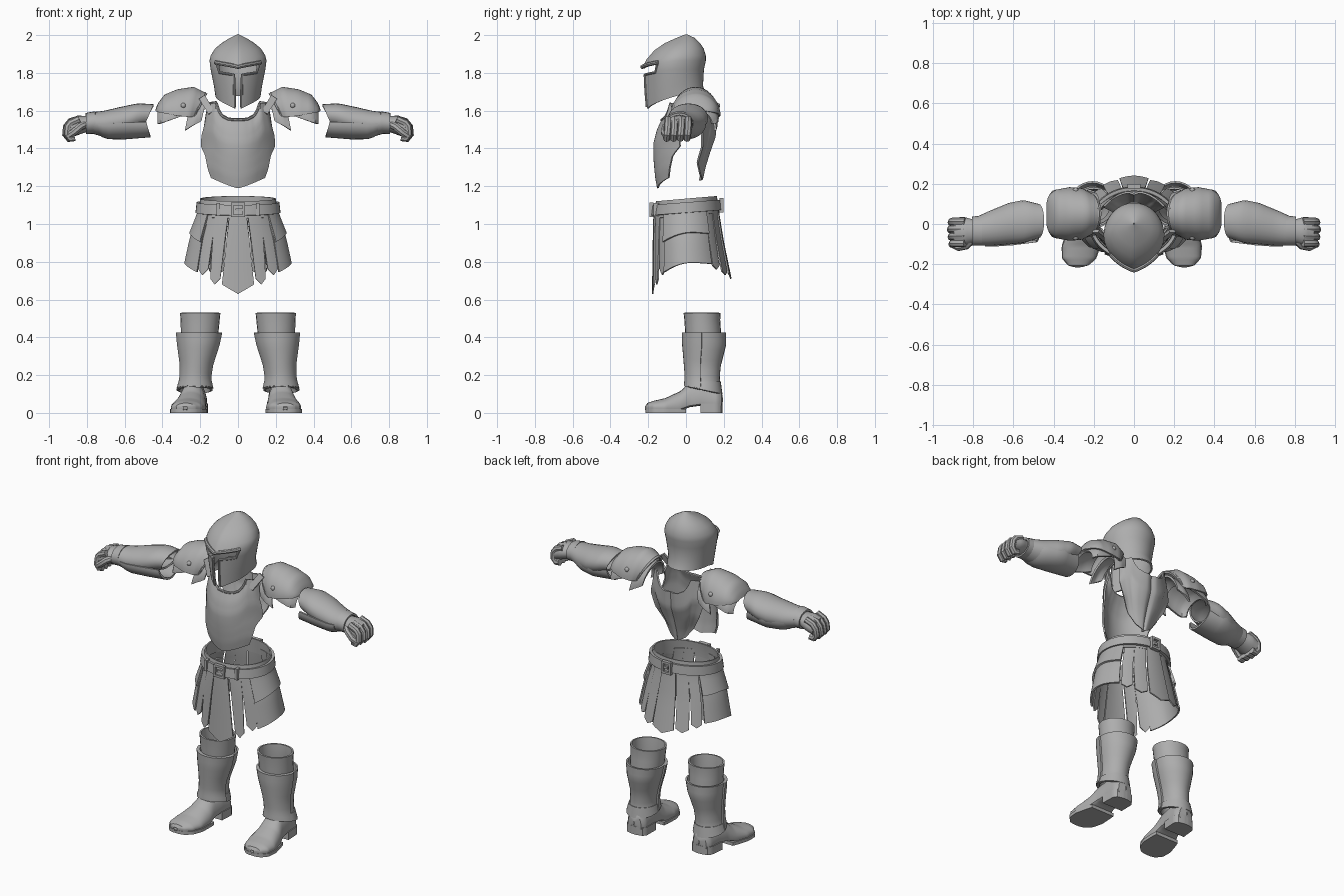
import bpy, bmesh, math
from mathutils import Vector
from math import sin, cos, pi, radians

if "Cube" in bpy.data.objects:
    bpy.data.objects.remove(bpy.data.objects["Cube"])

steel = bpy.data.materials.new("grey_steel")
steel.diffuse_color = (0.42, 0.42, 0.42, 1)
steel.use_nodes = True
steel.node_tree.nodes["Principled BSDF"].inputs["Base Color"].default_value = steel.diffuse_color


def lut(t, rows):
    """Interpolate the columns of rows whose first column is the key."""
    for a, b in zip(rows, rows[1:]):
        if t <= b[0]:
            k = max(0, (t - a[0]) / (b[0] - a[0]))
            return [p + (q - p) * k for p, q in zip(a[1:], b[1:])]
    return list(rows[-1][1:])


def finish(ob, thick=0, mirror=False):
    bpy.ops.object.select_all(action='DESELECT')
    bpy.context.view_layer.objects.active = ob
    ob.select_set(True)
    if ob.type == 'CURVE':
        bpy.ops.object.convert(target='MESH')
        ob = bpy.context.view_layer.objects.active
    if thick:
        m = ob.modifiers.new("thickness", 'SOLIDIFY')
        m.thickness, m.offset = thick, 0
    if mirror:
        m = ob.modifiers.new("mirror", 'MIRROR')
        m.use_mirror_merge = False
    bpy.ops.object.convert(target='MESH')
    ob = bpy.context.view_layer.objects.active
    ob.data.materials.clear()
    ob.data.materials.append(steel)
    bpy.ops.object.shade_smooth_by_angle(angle=radians(35))


def patch(name, f, nu, nv, thick=0.01, closed=False, mirror=False, skip=None):
    """Curved plate from f(u, v) with u and v in 0..1."""
    bm = bmesh.new()
    cols = nu if closed else nu + 1
    g = [[bm.verts.new(f(i / nu, j / nv)) for i in range(cols)] for j in range(nv + 1)]
    for j in range(nv):
        for i in range(nu):
            if skip and skip(i, j):
                continue
            k = (i + 1) % cols
            bm.faces.new((g[j][i], g[j][k], g[j + 1][k], g[j + 1][i]))
    bmesh.ops.remove_doubles(bm, verts=bm.verts, dist=0.0002)
    bmesh.ops.delete(bm, geom=[v for v in bm.verts if not v.link_faces], context='VERTS')
    bmesh.ops.recalc_face_normals(bm, faces=bm.faces)
    me = bpy.data.meshes.new(name)
    bm.to_mesh(me)
    bm.free()
    ob = bpy.data.objects.new(name, me)
    bpy.context.collection.objects.link(ob)
    finish(ob, thick, mirror)


def rod(name, pts, r, mirror=False):
    cu = bpy.data.curves.new(name, 'CURVE')
    cu.dimensions, cu.bevel_depth, cu.bevel_resolution, cu.use_fill_caps = '3D', r, 2, True
    s = cu.splines.new('POLY')
    s.points.add(len(pts) - 1)
    for p, q in zip(s.points, pts):
        p.co = (*q, 1)
    ob = bpy.data.objects.new(name, cu)
    bpy.context.collection.objects.link(ob)
    finish(ob, 0, mirror)


def box(name, c, size, mirror=False):
    bpy.ops.mesh.primitive_cube_add(size=1, location=(0, 0, 0))
    ob = bpy.context.object
    ob.name = name
    for v in ob.data.vertices:
        v.co = Vector(a * b for a, b in zip(v.co, size)) + Vector(c)
    finish(ob, 0, mirror)


# Helmet: row, half width, front y, back y, front z, back z
HELM = [(0, .115, -.21, .105, 1.60, 1.68), (1, .122, -.217, .085, 1.69, 1.73), (2, .14, -.222, .09, 1.79, 1.82),
        (3, .146, -.225, .10, 1.825, 1.865), (4, .14, -.205, .10, 1.868, 1.89), (5, .118, -.165, .09, 1.915, 1.925),
        (6, .085, -.11, .072, 1.953, 1.953), (7, .042, -.05, .045, 1.98, 1.98), (8, .001, .0, .004, 2.0, 2.0)]


def helm(deg, row, out=1.0):
    w, yf, yb, zf, zb = lut(row, HELM)
    a = abs(deg)
    c, t = cos(radians(a)), a / 90
    ym = yf + (yb - yf) * .52
    y = yf + (ym - yf) * (.5 * t + .5 * (1 - c)) if a < 90 else ym - (yb - ym) * c
    z = zf + (zb - zf) * min(1, t) ** .8
    return Vector((w * sin(radians(deg)) * out, y * out, z))


patch("helmet", lambda u, v: helm(u * 360 - 180, v * 8), 48, 8, .01, True,
      skip=lambda i, j: (j < 2 and i in (23, 24)) or (j == 2 and 18 <= i < 30))
rod("helmet_brow", [helm(d, 3.15, 1.04) for d in range(-52, 53, 4)], .011)
rod("visor_rim", [helm(8.5, r, 1.02) for r in (.1, .6, 1, 1.5, 1.95)]
    + [helm(d, 1.95, 1.02) for d in range(14, 49, 6)] + [helm(50, 3, 1.02)], .007, True)

# Breastplate: height fraction, half width, centre y, edge y
FRONT = [(0, .14, -.148, -.09), (.15, .158, -.158, -.085), (.35, .17, -.165, -.07), (.5, .193, -.168, -.03),
         (.65, .19, -.168, -.035), (.85, .172, -.15, -.04), (1, .165, -.125, -.02)]
NECK = [(0, 1.55), (.3, 1.553), (.5, 1.57), (.62, 1.60), (.7, 1.64), (.9, 1.635), (1, 1.58)]


def breast(u, v):
    s = 2 * u - 1
    w, yc, ye = lut(v, FRONT)
    lo, hi = 1.19 + .055 * abs(s) ** 1.2, lut(abs(s), NECK)[0]
    return Vector((w * s, yc + (ye - yc) * abs(s) ** 2.2, lo + (hi - lo) * v))


patch("breastplate", breast, 40, 18, .01)
rod("neck_rim", [breast(i / 40, 1) + Vector((0, -.003, 0)) for i in range(6, 35)], .008)

# Back plate tapering to a low point
BACK = [(0, .05, .085, .075), (.2, .10, .10, .06), (.45, .15, .125, .085), (.7, .18, .155, .085), (1, .165, .16, .07)]


def back(u, v):
    s = 2 * u - 1
    w, yc, ye = lut(v, BACK)
    lo = 1.23 + .03 * abs(s)
    hi = lut(abs(s), NECK)[0] + .01
    return Vector((w * s, yc + (ye - yc) * abs(s) ** 2.2 - .012 * max(0, 1 - 6 * abs(s)), lo + (hi - lo) * v))


patch("back_plate", back, 40, 16, .01)


# Shoulder armour: fraction, x, top z, bottom z, half depth, shear at the edges
def shoulder(rows):
    def f(u, v):
        x, zt, zb, r, sh = lut(v, rows)
        a = (u - .5) * pi
        return Vector((x + sh * (1 - cos(a)), .05 + r * sin(a), zb + (zt - zb) * cos(a)))
    return f


dome = shoulder([(0, .165, 1.685, 1.57, .10, .065), (.25, .235, 1.72, 1.567, .122, .025), (.5, .32, 1.707, 1.572, .127, 0),
                 (.75, .385, 1.68, 1.585, .115, 0), (.9, .42, 1.635, 1.592, .09, 0), (1, .43, 1.605, 1.598, .05, 0)])
patch("shoulder_dome", dome, 24, 16, .012, mirror=True)
rod("shoulder_dome_rim", [dome(i / 24, .04) for i in range(25)], .008, True)
patch("shoulder_outer_lame", shoulder([(0, .26, 1.68, 1.58, .11, .01), (.4, .33, 1.66, 1.56, .118, 0),
      (.85, .40, 1.63, 1.535, .115, 0), (1, .42, 1.60, 1.53, .085, 0)]), 24, 8, .012, mirror=True)
patch("shoulder_inner_lame", shoulder([(0, .165, 1.66, 1.545, .10, .03), (.5, .21, 1.65, 1.52, .112, .03),
      (1, .25, 1.63, 1.495, .105, .03)]), 24, 6, .012, mirror=True)
patch("shoulder_strap", lambda u, v: Vector((.125 + .05 * v + .03 * u, -.075 + .04 * v, 1.60 + .08 * v - .02 * u)),
      2, 2, .015, mirror=True)
for y in (-.067, .167):
    bpy.ops.mesh.primitive_uv_sphere_add(segments=12, ring_count=8, radius=.014)
    rivet = bpy.context.object
    rivet.name = "shoulder_rivet"
    for v in rivet.data.vertices:
        v.co += Vector((.29, y, 1.627))
    finish(rivet, 0, True)


# Forearms: fraction, x, centre y, centre z, half depth, half height, shear
def sleeve(rows, a0=0, a1=360, k=1):
    def f(u, v):
        x, cy, cz, ry, rz, sh = lut(v, rows)
        a = radians(a0 + (a1 - a0) * u)
        return Vector((x - sh * rz * sin(a), cy + k * ry * cos(a), cz + k * rz * sin(a)))
    return f


ARM = [(0, .475, .015, 1.572, .08, .057, .5), (.25, .55, .012, 1.562, .102, .072, .3), (.5, .62, .002, 1.543, .098, .072, 0),
       (.8, .71, -.02, 1.53, .083, .064, 0), (1, .77, -.033, 1.535, .069, .052, 0)]
patch("forearm_guard", sleeve(ARM), 24, 14, .01, True, True)
patch("forearm_under_plate", sleeve([(0, .485, .0, 1.535, .085, .07, -.3), (.5, .60, .0, 1.53, .10, .076, 0),
      (.8, .70, -.02, 1.525, .087, .07, 0), (1, .74, -.03, 1.53, .075, .05, 0)], 175, 365), 18, 8, .012, mirror=True)
patch("wrist_cuff", sleeve([(0, .755, -.033, 1.537, .069, .054, 0), (1, .805, -.035, 1.532, .066, .05, 0)]),
      20, 2, .012, True, True)
patch("hand", sleeve([(0, .74, -.035, 1.54, .05, .04, 0), (.35, .80, -.035, 1.53, .058, .042, 0),
      (.6, .85, -.037, 1.522, .073, .052, 0), (.9, .895, -.04, 1.505, .07, .05, 0), (1, .905, -.04, 1.50, .0, .0, 0)]),
      20, 10, 0, True, True)
for i in range(4):
    y, d = .012 - .036 * i, .004 * abs(i - 1)
    rod("finger", [(.84, y, 1.555), (.885, y, 1.543 - d), (.908 - d, y, 1.515), (.912 - d, y - .004, 1.475),
                   (.895 - d, y - .006, 1.453), (.865, y - .004, 1.458)], .0195, True)
rod("thumb", [(.80, -.075, 1.53), (.835, -.108, 1.515), (.87, -.115, 1.485), (.90, -.10, 1.465)], .02, True)


# Skirt surface: angle 0 at the front, 180 at the back
def skirt(deg, z, out=0):
    rx, rf, rb = lut(-z, [(-1.15, .195, .15, .16), (-1.06, .205, .165, .168), (-.92, .252, .168, .19), (-.63, .315, .172, .25)])
    a = radians(deg)
    r = rf if cos(a) > 0 else rb
    return Vector(((rx + out) * sin(a), -(r + out) * cos(a), z))


def tilt(deg):
    return .014 * (1 - cos(radians(deg)))


patch("waist_band", lambda u, v: skirt(u * 360, 1.03 + .09 * v + tilt(u * 360)), 48, 2, .008, True)
patch("belt", lambda u, v: skirt(u * 360, 1.045 + .055 * v + tilt(u * 360), .012), 48, 1, .016, True)


def strap(name, deg, h0, h1, tip, drop, out, mirror):
    def f(u, v):
        s = 2 * u - 1
        z1 = tip + drop * abs(s)
        return skirt(deg + s * (h0 + (h1 - h0) * v), 1.07 + tilt(deg) + (z1 - 1.07 - tilt(deg)) * v, out)
    patch(name, f, 6, 8, .008, mirror=mirror)


strap("front_strap", 0, 12, 16, .63, .05, .004, False)
strap("front_side_strap", 24, 10, 5.5, .68, .03, -.002, True)
strap("front_outer_strap", 41, 9, 7, .73, .03, -.006, True)
strap("back_strap", 180, 13, 14, .71, .03, .004, False)
strap("back_side_strap", 156, 10, 8, .73, .02, -.002, True)
strap("back_outer_strap", 138, 9, 7, .76, .02, -.006, True)

# Layered hip plates
for name, top, edge, out in (("hip_lower_plate", 1.0, .745, .0), ("hip_upper_plate", 1.07, .905, .012)):
    def hip(u, v):
        z1 = edge + .05 * sin(pi * min(u, .65) / 1.3) - (.02 * max(0, u - .7))
        return skirt(48 + 80 * u, top + (z1 - top) * v, out * (.4 + .6 * v))
    patch(name, hip, 18, 6, .01, mirror=True)

# Buckles and belt keepers
for x, y, z, w in ((0, -.182, 1.075, .06), (0, .188, 1.10, .05)):
    for d in (-1, 1):
        box("buckle_side", (x + d * w / 2, y, z), (.014, .022, .075))
        box("buckle_bar", (x, y, z + d * .031), (w, .022, .014))
    box("buckle_tongue", (x + .01, y, z), (w * .8, .014, .014))
box("belt_keeper", (.105, -.157, 1.077), (.018, .03, .068), True)


# Boots: fraction, height, centre x, centre y, half width, half depth
def leg(rows, a0=0, a1=360, k=0, dip=0):
    def f(u, v):
        z, cx, cy, rx, ry = lut(v, rows)
        a = radians(a0 + (a1 - a0) * u)
        return Vector((cx + (rx + k) * sin(a), cy - (ry + k) * cos(a), z + dip * cos(a) * (1 - v)))
    return f


SHIN = [(0, .125, .228, .093, .085, .09), (.2, .18, .226, .09, .071, .083), (.4, .25, .22, .09, .075, .088),
        (.75, .36, .21, .10, .10, .107), (1, .425, .206, .10, .11, .108)]
patch("boot_cuff", leg([(0, .36, .205, .095, .09, .09), (.9, .51, .2, .085, .10, .09), (1, .53, .2, .085, .102, .093)]),
      24, 5, .01, True, True)
patch("greave", leg(SHIN, dip=.01), 28, 12, .01, True, True)
patch("shin_plate", leg(SHIN, -82, 82, .009, .02), 16, 12, .01, mirror=True)
patch("ankle_rim", leg([(0, .12, .23, .092, .09, .095), (1, .165, .227, .09, .078, .088)], dip=.02), 28, 2, .012, True, True)

# Feet: fraction along from toe, y, centre x, half width, top z, bottom z
FOOT = [(0, -.216, .262, .01, .035, .015), (.05, -.205, .26, .05, .052, .012), (.15, -.17, .257, .082, .064, .01),
        (.3, -.11, .25, .093, .078, .008), (.48, -.03, .24, .082, .115, .012), (.6, .02, .234, .07, .16, .03),
        (.75, .09, .228, .066, .17, .04), (.92, .165, .225, .064, .15, .03), (.98, .19, .225, .045, .12, .03),
        (1, .195, .225, .002, .08, .06)]
for side, shift in ((1, -.012), (-1, .018)):
    def foot(u, v):
        y, cx, w, zt, zb = lut(v, FOOT)
        a = 2 * pi * u
        toe = shift * (1 - v)
        c, s = cos(a), sin(a)
        z = zb + .02 + (zt - zb - .02) * s if s > 0 else zb + .02 * (1 - abs(s) ** .4)
        return Vector((side * (cx + toe + w * math.copysign(abs(c) ** .8, c)) if side > 0 else -(cx + toe + w * c), y, z))

    def sole(v0, v1, z0):
        def f(u, v):
            t = v0 + (v1 - v0) * v
            y, cx, w, zt, zb = lut(t, FOOT)
            return Vector((side * (cx + shift * (1 - t) + (w + .004) * (2 * u - 1)), y, z0))
        return f
    patch("boot_foot", foot, 24, 40, 0, True)
    patch("boot_sole", sole(.01, .55, .01), 4, 16, .02)
    patch("boot_heel", sole(.72, .995, .025), 4, 10, .05)
